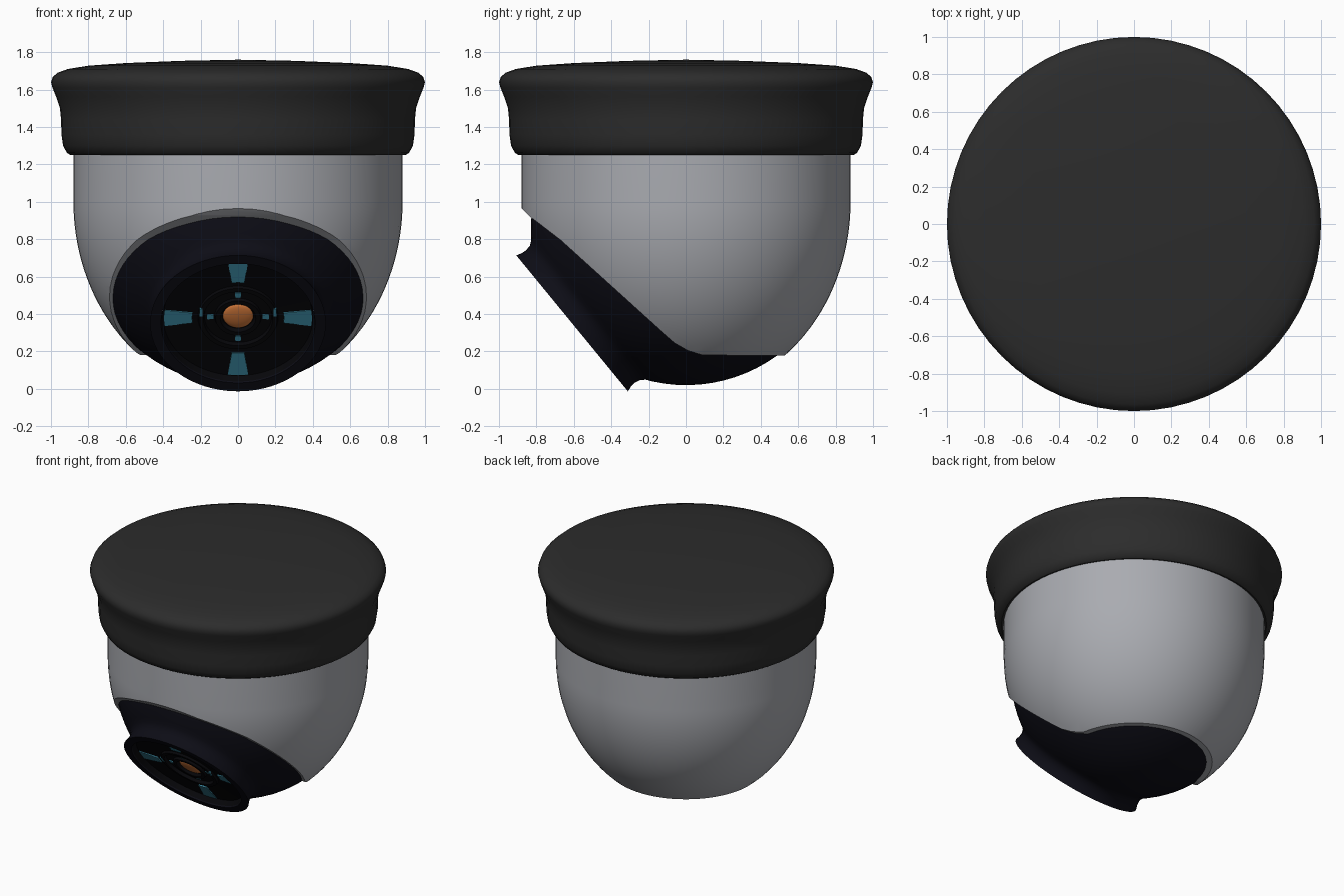
import bpy, bmesh, math
from mathutils import Matrix, Vector

if "Cube" in bpy.data.objects:
    bpy.data.objects.remove(bpy.data.objects["Cube"])


def material(name, rgb):
    m = bpy.data.materials.new(name)
    m.diffuse_color = (*rgb, 1)
    m.use_nodes = True
    m.node_tree.nodes["Principled BSDF"].inputs["Base Color"].default_value = m.diffuse_color
    return m


CAP = material("cap_black", (0.025, 0.025, 0.025))
HOUSING = material("housing_black", (0.004, 0.004, 0.008))
DISH = material("dish_black", (0.002, 0.002, 0.003))
BLUE = material("led_blue", (0.05, 0.28, 0.40))
ORANGE = material("lens_orange", (0.75, 0.22, 0.05))
GREY = material("shell_grey", (0.40, 0.41, 0.44))

# Frame of the tilted camera: local z looks forward and down, local y up the face
BALL_Z, BALL_R = 0.85, 0.83
look = Vector((0, -0.773, -0.634)).normalized()
up = Vector((0, -look.z, look.y)) * -1
up = up if up.z > 0 else -up
right = up.cross(look)
TILT = Matrix((right, up, look)).transposed().to_4x4()
TILT.translation = (0, 0, BALL_Z)


def finish(name, bm, mat, matrix=None, angle=35):
    bmesh.ops.remove_doubles(bm, verts=bm.verts, dist=1e-5)
    bmesh.ops.recalc_face_normals(bm, faces=bm.faces)
    if matrix:
        bm.transform(matrix)
    me = bpy.data.meshes.new(name)
    bm.to_mesh(me)
    bm.free()
    ob = bpy.data.objects.new(name, me)
    bpy.context.collection.objects.link(ob)
    if mat:
        me.materials.append(mat)
    smooth(ob, angle)
    return ob


def smooth(ob, angle=35):
    bpy.ops.object.select_all(action='DESELECT')
    ob.select_set(True)
    bpy.context.view_layer.objects.active = ob
    bpy.ops.object.shade_smooth_by_angle(angle=math.radians(angle))


def lathe(name, profile, mat, matrix=None, closed=False, steps=64):
    bm = bmesh.new()
    vs = [bm.verts.new((r, 0, h)) for r, h in profile]
    pairs = list(zip(vs, vs[1:])) + ([(vs[-1], vs[0])] if closed else [])
    es = [bm.edges.new(p) for p in pairs]
    bmesh.ops.spin(bm, geom=vs + es, cent=(0, 0, 0), axis=(0, 0, 1),
                   angle=2 * math.pi, steps=steps)
    return finish(name, bm, mat, matrix)


def prism(name, outline, depth, mat, matrix):
    # outline in local xy, extruded along local z
    bm = bmesh.new()
    f = bm.faces.new([bm.verts.new((x, y, 0)) for x, y in outline])
    ext = bmesh.ops.extrude_face_region(bm, geom=[f], use_keep_orig=True)
    bmesh.ops.translate(bm, vec=(0, 0, depth),
                        verts=[v for v in ext["geom"] if isinstance(v, bmesh.types.BMVert)])
    return finish(name, bm, mat, matrix)


# Mounting cap
lathe("mounting_cap", [
    (0, 1.27), (0.86, 1.26), (0.895, 1.25), (0.915, 1.262), (0.935, 1.30), (0.944, 1.36),
    (0.946, 1.44), (0.952, 1.50), (0.972, 1.56), (0.992, 1.61), (1.0, 1.64),
    (0.99, 1.668), (0.965, 1.69), (0.91, 1.71), (0.80, 1.728), (0.60, 1.742),
    (0.30, 1.754), (0, 1.76)], CAP)


# Dome shell with wall thickness
def dome(r, b, z):
    return r * math.sqrt(1 - ((1 - z) / b) ** 2) if z < 1 else r


levels = [0.10 + 0.9 * i / 20 for i in range(21)] + [1.30]
outer = [(dome(0.88, 1.027, z), z) for z in levels]
inner = [(dome(0.835, 0.985, z), z) for z in reversed(levels)]
shell = lathe("dome_shell", outer + inner, GREY, closed=True, steps=72)

# Slanted cut-out, running sideways through the shell
side = [(-0.89, 0.975), (-0.84, 0.925), (-0.77, 0.872), (-0.67, 0.795), (-0.14, 0.315),
        (-0.06, 0.245), (0.01, 0.205), (0.09, 0.18), (1.2, 0.178), (1.2, -0.3),
        (-1.2, -0.3), (-1.2, 0.99)]
to_yz = Matrix(((0, 0, 1, -1.2), (1, 0, 0, 0), (0, 1, 0, 0), (0, 0, 0, 1)))
cutter = prism("opening_cutter", side, 2.4, None, to_yz)
cutter.hide_render = True
cutter.hide_set(True)
cut = shell.modifiers.new("opening", 'BOOLEAN')
cut.object = cutter
cut.operation = 'DIFFERENCE'
cut.solver = 'EXACT'
bpy.context.view_layer.objects.active = shell
bpy.ops.object.modifier_apply(modifier="opening")
bpy.data.objects.remove(cutter)
smooth(shell)

# Swivelling ball with flared collar and rim
ball = []
for i in range(33):
    a = math.radians(180 - i * (180 - 38) / 32)
    ball.append((BALL_R * math.sin(a), BALL_R * math.cos(a)))
ball[0] = (0, -BALL_R)
lathe("camera_ball", ball + [
    (0.482, 0.675), (0.464, 0.70), (0.458, 0.73), (0.461, 0.76), (0.470, 0.788),
    (0.412, 0.788), (0.405, 0.735)], HOUSING, TILT)

# Face dish with lens rings
lathe("face_dish", [
    (0.41, 0.778), (0.40, 0.74), (0.215, 0.735), (0.21, 0.75), (0.185, 0.75), (0.18, 0.728),
    (0.125, 0.728), (0.12, 0.745), (0.095, 0.745), (0.085, 0.725), (0, 0.722)], DISH, TILT)

# Central lens
lathe("lens", [(0.082 * math.cos(a), 0.722 + 0.02 * math.sin(a))
               for a in [math.pi / 2 * i / 8 for i in range(9)]], ORANGE, TILT, steps=32)


# Lamps around the lens, four of each kind
def sector(r0, r1, half):
    arc = [half * (i / 3 - 1) for i in range(7)]
    return ([(r1 * math.cos(a), r1 * math.sin(a)) for a in arc]
            + [(r0 * math.cos(a), r0 * math.sin(a)) for a in reversed(arc)])


for i in range(4):
    turn = TILT @ Matrix.Rotation(i * math.pi / 2, 4, 'Z')
    prism(f"lamp_{i}", sector(0.245, 0.395, math.radians(8)), 0.016, BLUE,
          turn @ Matrix.Translation((0, 0, 0.728)))
    prism(f"small_lamp_{i}", sector(0.132, 0.165, math.radians(6)), 0.010, BLUE,
          turn @ Matrix.Translation((0, 0, 0.724)))

# Narrow side indicators
for s in (-1, 1):
    x = 0.198 * s
    prism("side_indicator", [(x - .007, .02), (x + .007, .02), (x + .007, .07), (x - .007, .07)],
          0.014, BLUE, TILT @ Matrix.Translation((0, 0, 0.74)))
